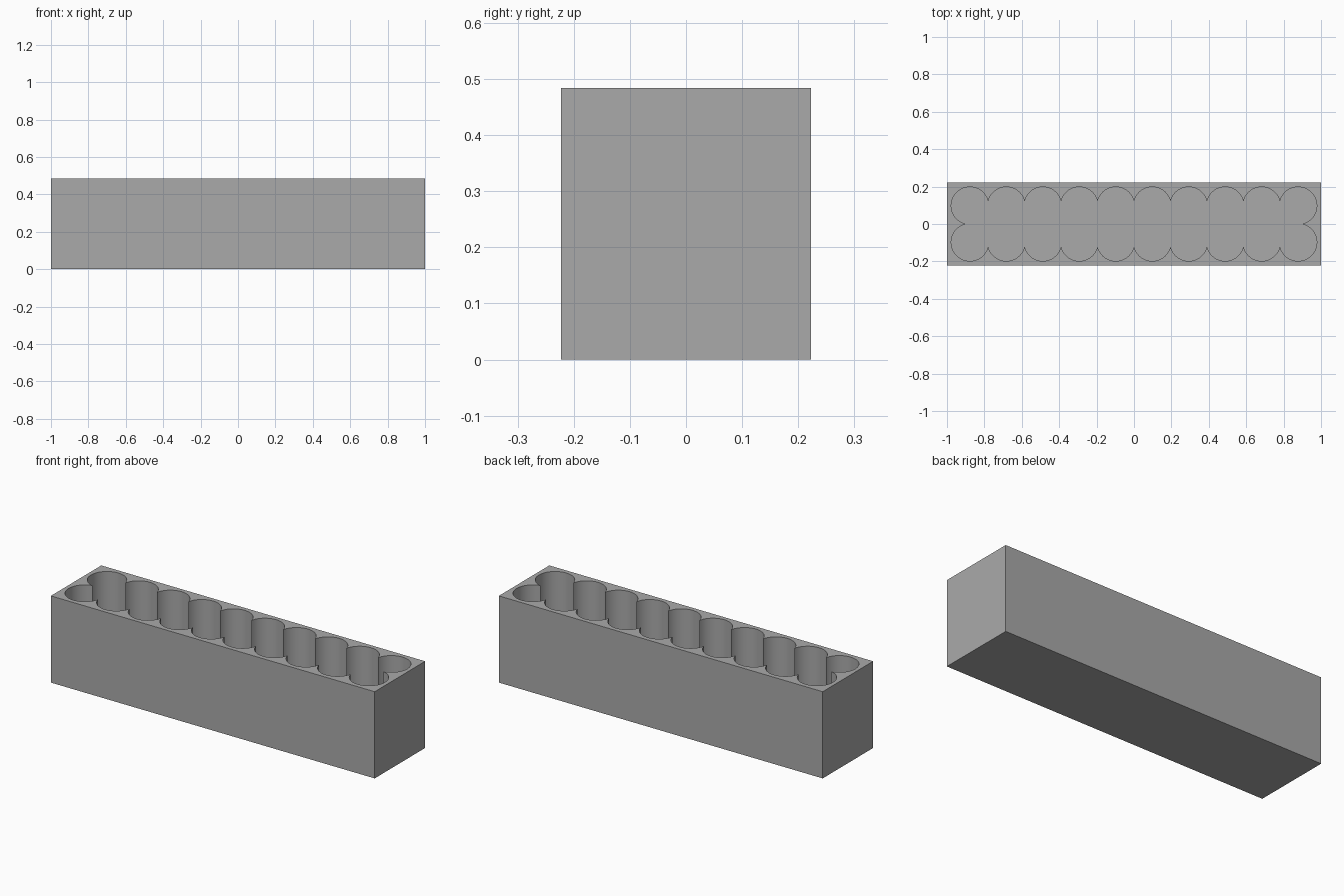
import bpy
import bmesh
from math import acos, asin, cos, sin, pi, radians

if "Cube" in bpy.data.objects:
    bpy.data.objects.remove(bpy.data.objects["Cube"])

LENGTH, DEPTH, HEIGHT = 2.0, 0.445, 0.484
FLOOR = 0.025          # thickness under the cavity
COLUMNS, PITCH, ROW_Y, RADIUS = 10, 0.195, 0.098, 0.1
STEPS = 32             # segments per scallop

grey = bpy.data.materials.new("plain grey")
grey.use_nodes = True
colour = (0.4, 0.4, 0.4, 1)
grey.diffuse_color = colour
grey.node_tree.nodes["Principled BSDF"].inputs["Base Color"].default_value = colour


def prism(name, outline, bottom, top):
    """Extrude a closed outline from one height to another."""
    bm = bmesh.new()
    base = bm.faces.new([bm.verts.new((x, y, bottom)) for x, y in outline])
    grown = bmesh.ops.extrude_face_region(bm, geom=[base])["geom"]
    verts = [v for v in grown if isinstance(v, bmesh.types.BMVert)]
    bmesh.ops.translate(bm, verts=verts, vec=(0, 0, top - bottom))
    bmesh.ops.recalc_face_normals(bm, faces=bm.faces)
    mesh = bpy.data.meshes.new(name)
    bm.to_mesh(mesh)
    bm.free()
    mesh.materials.append(grey)
    obj = bpy.data.objects.new(name, mesh)
    bpy.context.collection.objects.link(obj)
    return obj


def scalloped_outline():
    """Front row of arcs, then the same row turned half round for the back."""
    side_cusp = acos(PITCH / 2 / RADIUS)
    end_cusp = asin(ROW_Y / RADIUS)
    points = []
    for i in range(COLUMNS):
        cx = (i - (COLUMNS - 1) / 2) * PITCH
        start = pi - end_cusp if i == 0 else pi + side_cusp
        end = 2 * pi + end_cusp if i == COLUMNS - 1 else 2 * pi - side_cusp
        for s in range(STEPS):
            a = start + (end - start) * s / STEPS
            points.append((cx + RADIUS * cos(a), -ROW_Y + RADIUS * sin(a)))
    return points + [(-x, -y) for x, y in points]


# Outer block
x, y = LENGTH / 2, DEPTH / 2
tray = prism("holder_block", [(-x, -y), (x, -y), (x, y), (-x, y)], 0, HEIGHT)

# Scalloped cavity, open at the top
cutter = prism("cavity_cutter", scalloped_outline(), FLOOR, HEIGHT + 0.1)
cutter.hide_render = True

cut = tray.modifiers.new("cavity", "BOOLEAN")
cut.operation = "DIFFERENCE"
cut.solver = "EXACT"
cut.object = cutter
bpy.ops.object.select_all(action="DESELECT")
bpy.context.view_layer.objects.active = tray
tray.select_set(True)
bpy.ops.object.modifier_apply(modifier=cut.name)
bpy.data.objects.remove(cutter)

# Smooth curved walls with sharp rims and cusps
bpy.ops.object.shade_smooth_by_angle(angle=radians(30))
